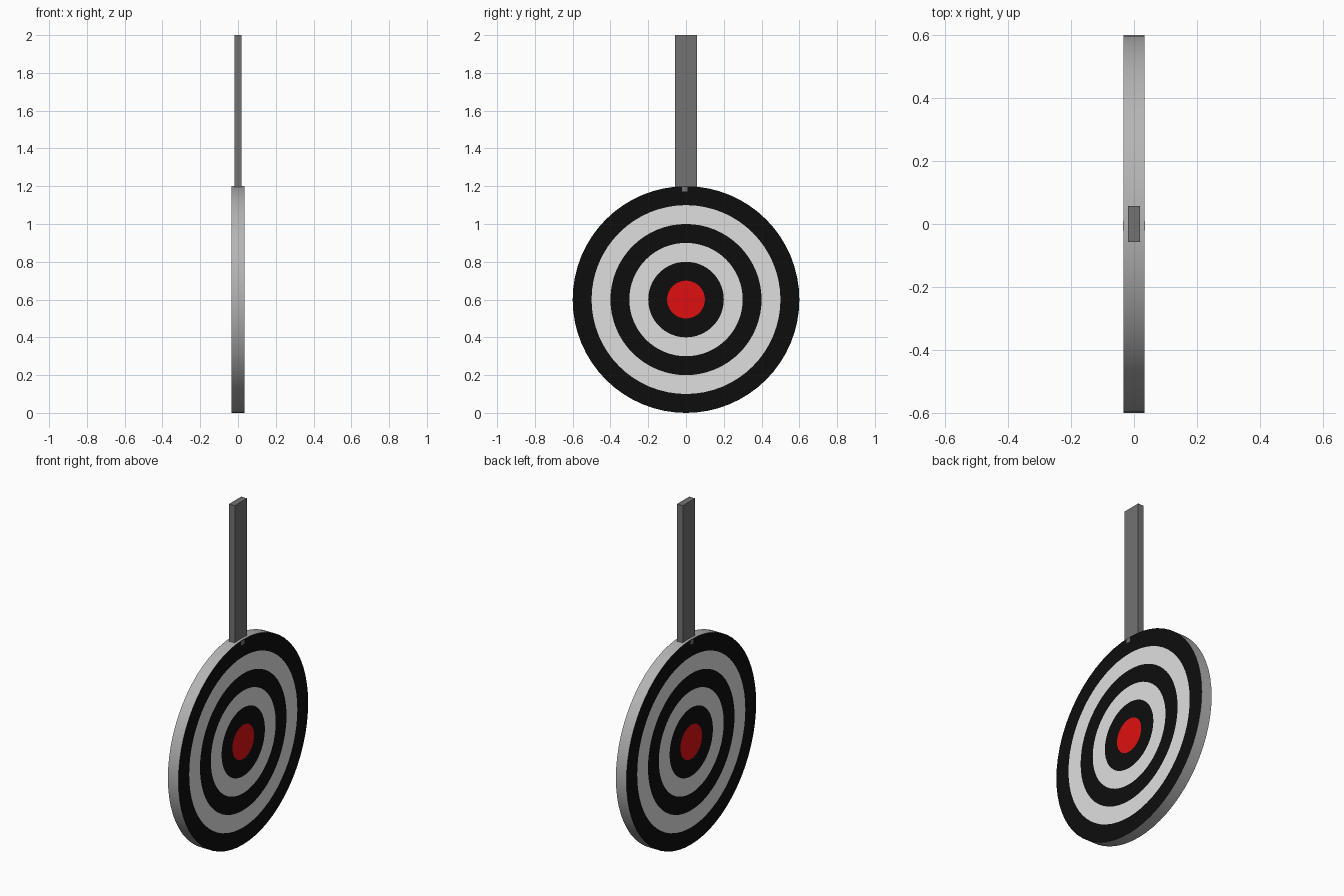
import bpy, bmesh, math

if "Cube" in bpy.data.objects:
    bpy.data.objects.remove(bpy.data.objects["Cube"])

R, CZ, HALF, SEG = 0.6, 0.6, 0.034, 64


def material(name, rgb):
    m = bpy.data.materials.new(name)
    m.diffuse_color = (*rgb, 1)
    m.use_nodes = True
    m.node_tree.nodes["Principled BSDF"].inputs["Base Color"].default_value = m.diffuse_color
    return m


black = material("black paint", (0.004, 0.004, 0.004))
white = material("white paint", (0.74, 0.74, 0.74))
red = material("red paint", (0.74, 0.005, 0.005))
rim_grey = material("rim grey", (0.46, 0.46, 0.46))
dark_grey = material("strap grey", (0.17, 0.17, 0.17))


def make_object(name, bm, mats):
    bmesh.ops.recalc_face_normals(bm, faces=bm.faces)
    me = bpy.data.meshes.new(name)
    bm.to_mesh(me)
    bm.free()
    for m in mats:
        me.materials.append(m)
    ob = bpy.data.objects.new(name, me)
    bpy.context.collection.objects.link(ob)
    return ob


def box(name, size, centre, mat):
    bm = bmesh.new()
    bmesh.ops.create_cube(bm, size=1)
    for v in bm.verts:
        v.co = [v.co[i] * size[i] + centre[i] for i in range(3)]
    return make_object(name, bm, [mat])


# Target disc: concentric rings on both faces, bridged by the rim
bm = bmesh.new()


def ring(x, r):
    return [bm.verts.new((x, r * math.cos(a), CZ + r * math.sin(a)))
            for a in (2 * math.pi * i / SEG for i in range(SEG))]


def bridge(a, b, mat):
    for i in range(SEG):
        j = (i + 1) % SEG
        bm.faces.new((a[i], a[j], b[j], b[i])).material_index = mat


outer = []
for x in (-HALF, HALF):
    rings = [ring(x, R * k / 6) for k in range(1, 7)]
    bm.faces.new(rings[0]).material_index = 2           # red bullseye
    for k in range(5):
        bridge(rings[k], rings[k + 1], k % 2)           # black / white bands
    outer.append(rings[-1])
bridge(outer[0], outer[1], 3)                           # grey rim
disc = make_object("target_disc", bm, [black, white, red, rim_grey])
bpy.context.view_layer.objects.active = disc
disc.select_set(True)
bpy.ops.object.shade_smooth_by_angle(angle=math.radians(30))

# Hanging strap, its foot sunk slightly into the rim
box("hanging_strap", (0.038, 0.114, 0.82), (0, 0, 1.59), dark_grey)

# Small grey mark where the strap meets each face
box("strap_mark", (2 * HALF + 0.002, 0.03, 0.026), (0, -0.006, 1.184), dark_grey)
